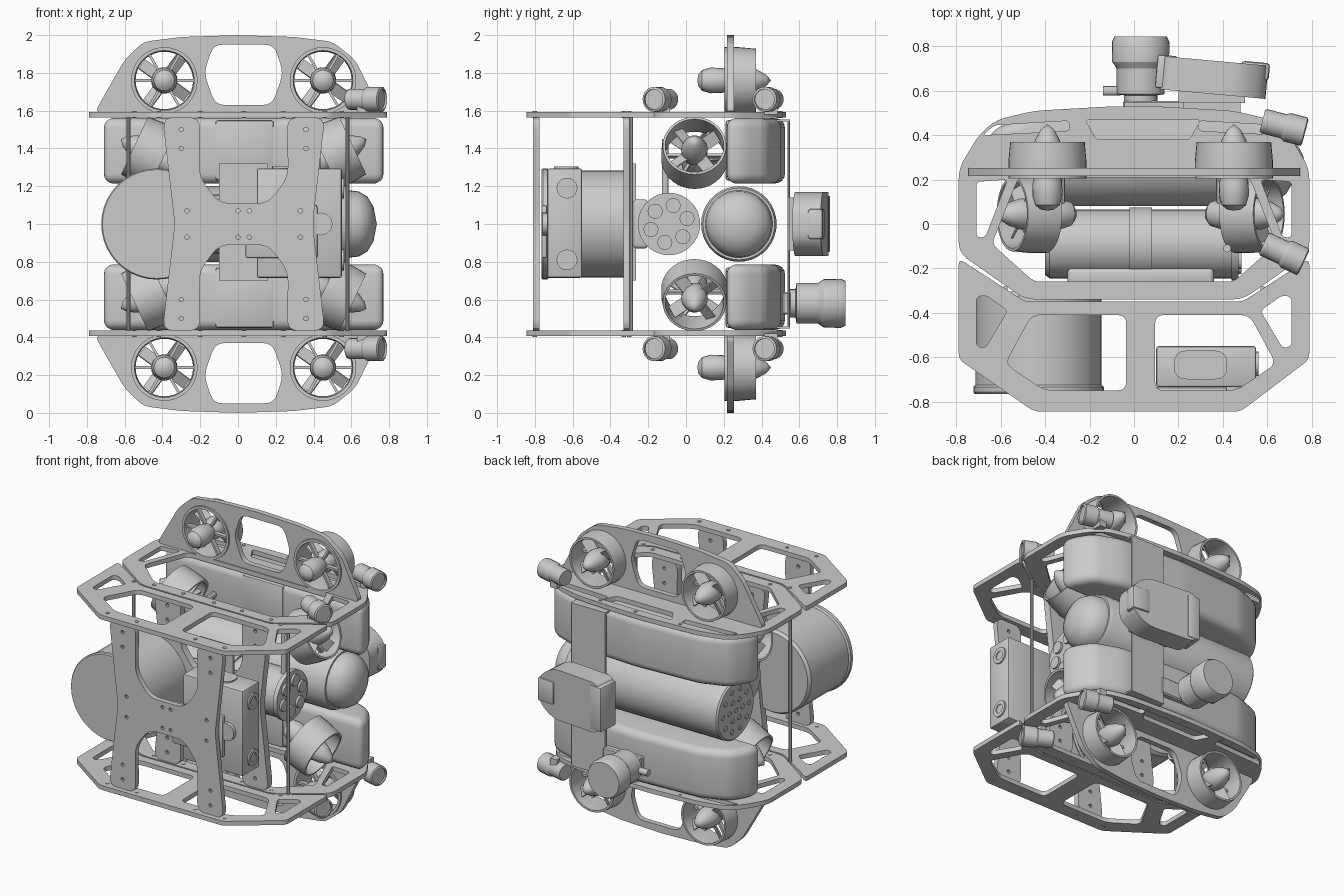
import bpy, bmesh, math
from mathutils import Vector, Matrix

if "Cube" in bpy.data.objects:
    bpy.data.objects.remove(bpy.data.objects["Cube"])

C = 0.03  # centre line of the inner frame


def add(name, bm, matrix=None):
    me = bpy.data.meshes.new(name)
    bmesh.ops.recalc_face_normals(bm, faces=bm.faces)
    bm.to_mesh(me)
    bm.free()
    ob = bpy.data.objects.new(name, me)
    bpy.context.collection.objects.link(ob)
    if matrix:
        ob.matrix_world = matrix
    return ob


def box(name, lo, hi, bevel=0.0, seg=3, rot=0.0):
    lo, hi = Vector(lo), Vector(hi)
    bm = bmesh.new()
    bmesh.ops.create_cube(bm, size=1, matrix=Matrix.Diagonal((*(hi - lo), 1)))
    if bevel:
        bmesh.ops.bevel(bm, geom=bm.edges[:], offset=bevel, segments=seg, profile=0.5, affect='EDGES')
    return add(name, bm, Matrix.Translation((lo + hi) / 2) @ Matrix.Rotation(rot, 4, 'Z'))


def slab(name, pts, z0, z1, bevel):
    # plan outline raised to a block with rounded rims
    bm = bmesh.new()
    f = bm.faces.new([bm.verts.new((x, y, z0)) for x, y in pts])
    top = bmesh.ops.extrude_face_region(bm, geom=[f])['geom']
    bmesh.ops.translate(bm, vec=(0, 0, z1 - z0), verts=[v for v in top if isinstance(v, bmesh.types.BMVert)])
    rims = [e for e in bm.edges if abs(e.verts[0].co.z - e.verts[1].co.z) < 1e-6]
    bmesh.ops.bevel(bm, geom=rims, offset=bevel, segments=4, profile=0.5, affect='EDGES')
    return add(name, bm)


def place(pos, axis):
    return Matrix.Translation(pos) @ Vector(axis).to_track_quat('Z', 'Y').to_matrix().to_4x4()


def lathe(name, profile, pos, axis, n=32):
    # profile is (radius, distance along axis)
    bm = bmesh.new()
    vs = [bm.verts.new((r, 0, z)) for r, z in profile]
    es = [bm.edges.new(p) for p in zip(vs, vs[1:])]
    bmesh.ops.spin(bm, geom=vs + es, axis=(0, 0, 1), cent=(0, 0, 0), angle=2 * math.pi, steps=n)
    bmesh.ops.remove_doubles(bm, verts=bm.verts, dist=1e-5)
    return add(name, bm, place(pos, axis))


def rod(name, r, a, b, n=16):
    a, b = Vector(a), Vector(b)
    L = (b - a).length
    return lathe(name, [(0, 0), (r, 0), (r, L), (0, L)], a, b - a, n)


def rounded(pts, rad):
    out = []
    for i, p in enumerate(pts):
        p, a, b = Vector(p), Vector(pts[i - 1]), Vector(pts[(i + 1) % len(pts)])
        s = p + (a - p).normalized() * min(rad, (a - p).length * .45)
        e = p + (b - p).normalized() * min(rad, (b - p).length * .45)
        out += [s * (1 - t) ** 2 + p * 2 * t * (1 - t) + e * t * t for t in (0, .25, .5, .75, 1)]
    return out


def circle(x, y, r, n=32):
    return [(x + r * math.cos(2 * math.pi * i / n), y + r * math.sin(2 * math.pi * i / n)) for i in range(n)]


def plate(name, loops, thick, pos, upright=False):
    # flat sheet: first loop is the outline, the others are holes
    cu = bpy.data.curves.new(name, 'CURVE')
    cu.dimensions, cu.fill_mode, cu.extrude = '2D', 'BOTH', thick / 2
    for pts in loops:
        sp = cu.splines.new('POLY')
        sp.points.add(len(pts) - 1)
        for q, p in zip(sp.points, pts):
            q.co = (p[0], p[1], 0, 1)
        sp.use_cyclic_u = True
    ob = bpy.data.objects.new(name, cu)
    bpy.context.collection.objects.link(ob)
    ob.location = pos
    if upright:
        ob.rotation_euler.x = math.pi / 2
    bpy.ops.object.select_all(action='DESELECT')
    ob.select_set(True)
    bpy.context.view_layer.objects.active = ob
    bpy.ops.object.convert(target='MESH')
    return ob


def flip(pts, cx=0.0):
    return [(2 * cx - x, y) for x, y in pts]


def thruster(name, pos, axis):
    # duct, pod with tail cone, struts and blades; axis points to the cone
    lathe(name + "_duct", [(.158, -.035), (.176, -.035), (.176, .04), (.168, .13), (.155, .13), (.152, .05), (.158, -.035)], pos, axis, 36)
    lathe(name + "_pod", [(0, -.18), (.03, -.175), (.055, -.155), (.068, -.11), (.066, -.05), (.05, .0), (.068, .03),
                          (.07, .09), (.055, .14), (.03, .185), (0, .21)], pos, axis, 20)
    bm = bmesh.new()
    for i in range(6):
        m = Matrix.Rotation(2 * math.pi * i / 6, 4, 'Z')
        bmesh.ops.create_cube(bm, size=1, matrix=m @ Matrix.Translation((.1, 0, .0)) @ Matrix.Diagonal((.12, .014, .03, 1)))
    for i in range(4):
        m = Matrix.Rotation(2 * math.pi * (i + .4) / 4, 4, 'Z')
        bmesh.ops.create_cube(bm, size=1, matrix=m @ Matrix.Translation((.1, 0, .065)) @ Matrix.Rotation(.6, 4, 'X')
                              @ Matrix.Diagonal((.095, .07, .008, 1)))
    add(name + "_blades", bm, place(pos, axis))


# outlines of the horizontal frame plates (x, y)
half = [(.79, -.13), (.79, .25), (.70, .40), (.62, .47), (.45, .51), (0.1, .53)]
rear_out = rounded([(-.49, -.34), (.49, -.34)] + half + flip(half)[::-1], .05)
opening = rounded([(-.45, -.26), (.45, -.26), (.64, -.09), (.52, .21), (-.52, .21), (-.64, -.09)], .03)
tri = rounded([(.71, .19), (.57, .2), (.67, -.06), (.71, -.06)], .02)
slot = rounded([(.68, .40), (.63, .445), (.29, .465), (.29, .42)], .02)
mid_slot = rounded([(-.22, .47), (.30, .47), (.25, .38), (-.17, .38)], .02)
rear_loops = [rear_out, opening, tri, flip(tri), slot, flip(slot), mid_slot]
front_out = rounded([(-.79, -.155), (-.79, -.61), (-.45, -.845), (.48, -.845), (.79, -.61), (.79, -.155), (.49, -.35), (-.49, -.35)], .03)
window = rounded([(-.46, -.41), (-.035, -.41), (-.035, -.75), (-.40, -.75), (-.58, -.63)], .04)
side_hole = rounded([(-.71, -.33), (-.67, -.32), (-.57, -.39), (-.67, -.56), (-.71, -.55)], .02)
front_loops = [front_out, window, flip(window, C), side_hole, flip(side_hole)]

# upright fin (x, height above mid-plane) and plan of the buoyancy boxes
fin_out = [(-.76, .59), (-.60, .87), (-.50, .965), (-.3, .99), (0, 1), (.3, .99), (.50, .965), (.62, .87), (.76, .59)]
fin_gap = [(-.12, .63), (-.18, .80), (-.13, .95), (.19, .95), (.24, .80), (.18, .63)]
float_plan = rounded([(-.71, .215), (.77, .215), (.77, .30), (.69, .43), (.50, .50), (.03, .525), (-.44, .50), (-.63, .43), (-.71, .30)], .05)

for s, tag in ((1, "upper"), (-1, "lower")):
    Z = lambda h: 1 + s * h
    plate(tag + "_rear_plate", rear_loops, .03, (0, 0, Z(.578)))
    plate(tag + "_front_plate", front_loops, .03, (0, 0, Z(.578)))
    loops = [rounded(fin_out, .04), rounded(fin_gap, .05), circle(-.39, .76, .174), circle(.45, .76, .174)]
    plate(tag + "_fin", [[(x, s * z) for x, z in l] for l in loops], .036, (0, .235, 1), True)
    # plate bolts
    for x, y in ((-.42, -.8), (-.2, -.8), (.24, -.8), (.46, -.8), (-.42, -.3), (-.2, -.3), (C, -.3), (.24, -.3), (.46, -.3),
                 (-.55, -.33), (.55, -.33), (-.3, .49), (C, .5), (.3, .49)):
        rod(tag + "_bolt", .012, (x, y, Z(.56)), (x, y, Z(.597)), 8)
    for side, tx in ((-1, -.39), (1, .45)):
        thruster(tag + "_fin_thruster", (tx, .24, Z(.76)), (0, 1, 0))
        # tilted side thrusters with their mounting struts
        x = C + side * .46
        thruster(tag + "_side_thruster", (x, .045, Z(.36)), (side * .9, 0, s * .42))
        rod(tag + "_side_thruster_mount", .02, (x - side * .1, .045, Z(.34)), (x - side * .1, .25, Z(.36)), 10)
    # buoyancy box with raised centre band
    slab(tag + "_float", float_plan, min(Z(.215), Z(.56)), max(Z(.215), Z(.56)), .05)
    box(tag + "_float_band", (-.12, .209, min(Z(.23), Z(.55))), (.19, .26, max(Z(.23), Z(.55))), .015, 2)
    # lamps on the right edge
    for y, ax in ((.44, (.95, -.25, 0)), (-.13, (.9, -.42, 0))):
        lathe(tag + "_lamp", [(0, -.1), (.05, -.1), (.056, -.09), (.056, .0), (.066, .015), (.066, .095), (.054, .1), (.054, .088), (0, .088)],
              (.675, y, Z(.66)), ax, 20)
        box(tag + "_lamp_foot", (.63, y - .025, min(Z(.58), Z(.63))), (.68, y + .045, max(Z(.58), Z(.63))))
    # bent ends of the rear strap
    box(tag + "_strap_end", (.22, .45, min(Z(.543), Z(.553))), (.48, .55, max(Z(.543), Z(.553))))

# H-shaped braces between the plates
q = [(.43, .565), (.40, .30), (.365, 0), (.40, -.30), (.43, -.565), (.23, -.565), (.235, -.25), (.13, -.11)]
inner = [(-.13, -.11), (-.235, -.25), (-.23, -.565), (-.43, -.565), (-.40, -.30), (-.365, 0), (-.40, .30), (-.43, .565),
         (-.23, .565), (-.235, .25), (-.13, .11), (.13, .11), (.235, .25), (.23, .565)]
h_shape = rounded([(C + x, z) for x, z in q + inner], .06)
bores = [circle(C + x, z, .012, 10) for x in (-.3, -.03, .03, .3) for z in (-.07, .07)]
bores += [circle(C + x, z, .012, 10) for x in (-.33, .33) for z in (-.5, -.4, .4, .5)]
plate("front_brace", [h_shape] + bores, .035, (0, -.793, 1), True)
plate("middle_brace", [h_shape] + bores, .05, (0, -.305, 1), True)
for x in (-.58, .58):
    rod("tie_rod", .011, (x, -.29, .43), (x, -.29, 1.57), 10)

# rear main canister with glass dome and perforated end cap
lathe("main_canister", [(0, -.57), (.19, -.57), (.2, -.56), (.2, .57), (.19, .59), (.178, .59), (.172, .64), (.145, .685),
                        (.09, .718), (0, .735)], (0, .28, 1), (1, 0, 0), 36)
for n, r in ((1, 0), (6, .07), (10, .14)):
    for i in range(n):
        a = 2 * math.pi * i / n
        y, z = .28 + r * math.cos(a), 1 + r * math.sin(a)
        rod("end_cap_port", .017, (-.576, y, z), (-.55, y, z), 10)

# middle canister with band and connector studs
lathe("middle_canister", [(0, -.43), (.14, -.43), (.155, -.41), (.155, .41), (.165, .41), (.165, .44), (0, .44)], (C, -.09, 1), (1, 0, 0), 36)
lathe("middle_canister_band", [(.155, -.05), (.165, -.05), (.165, .05), (.155, .05), (.155, -.05)], (C, -.09, 1), (1, 0, 0), 36)
for i in range(6):
    a = 2 * math.pi * i / 6 + .3
    y, z = -.09 + .1 * math.cos(a), 1 + .1 * math.sin(a)
    rod("connector_stud", .04, (.46, y, z), (.485, y, z), 14)
rod("cable_stem", .018, (.42, -.11, 1.1), (.42, -.11, 1.45), 12)
box("canister_saddle", (-.3, -.28, .87), (.36, -.2, 1.13), .02)
box("middle_backing_sheet", (-.1, -.28, .7), (.16, -.265, 1.32))

# large drum at the front left
lathe("drum", [(0, 0), (.288, 0), (.294, .008), (.294, .03), (.284, .04), (.284, .44), (.27, .46), (0, .46)], (-.43, -.765, 1), (0, 1, 0), 40)

# instrument box at the front right
box("instrument_box", (.1, -.735, .715), (.55, -.55, 1.295), .012, 2)
box("instrument_front_cover", (.04, -.765, .82), (.42, -.735, 1.1), .01, 2)
for z in (.81, 1.19):
    lathe("instrument_port", [(0, .004), (.03, .004), (.03, .01), (.055, .01), (.055, -.02)], (.55, -.63, z), (1, 0, 0), 20)
rod("instrument_dial", .06, (.44, -.76, 1.0), (.44, -.73, 1.0), 20)
plate("instrument_socket", [rounded([(.18, -.70), (.42, -.70), (.42, -.57), (.18, -.57)], .06)], .012, (0, 0, 1.298))

# rear strap carrying the scanner
box("rear_strap", (.22, .537, .45), (.48, .55, 1.55), .004, 1)
box("scanner_mount", (.2, .545, .86), (.5, .6, 1.14))
scan = rounded([(-.24, -.17), (.13, -.17), (.24, -.09), (.24, .09), (.13, .17), (-.24, .17)], .06)
head = plate("scanner_head", [scan], .15, (.36, .66, 1), True)
head.rotation_euler.z = -.09
box("scanner_cover", (.1, .61, .85), (.19, .76, 1.15), .01, 2, -.09)
box("scanner_lens", (.48, .65, .92), (.61, .73, 1.08), .015, 2, -.09)

# rear camera and its side connector
lathe("rear_camera", [(0, 0), (.075, 0), (.075, .03), (.108, .035), (.108, .15), (.128, .18), (.13, .27), (.118, .295), (0, .295)],
      (C, .55, .58), (0, 1, 0), 28)
rod("rear_camera_plug", .022, (-.14, .60, .58), (-.06, .60, .58), 12)
box("rear_camera_bracket", (-.05, .51, .52), (.24, .555, .64), .008, 1)

bpy.ops.object.select_all(action='SELECT')
bpy.context.view_layer.objects.active = bpy.context.selected_objects[0]
bpy.ops.object.shade_smooth_by_angle(angle=math.radians(30))
